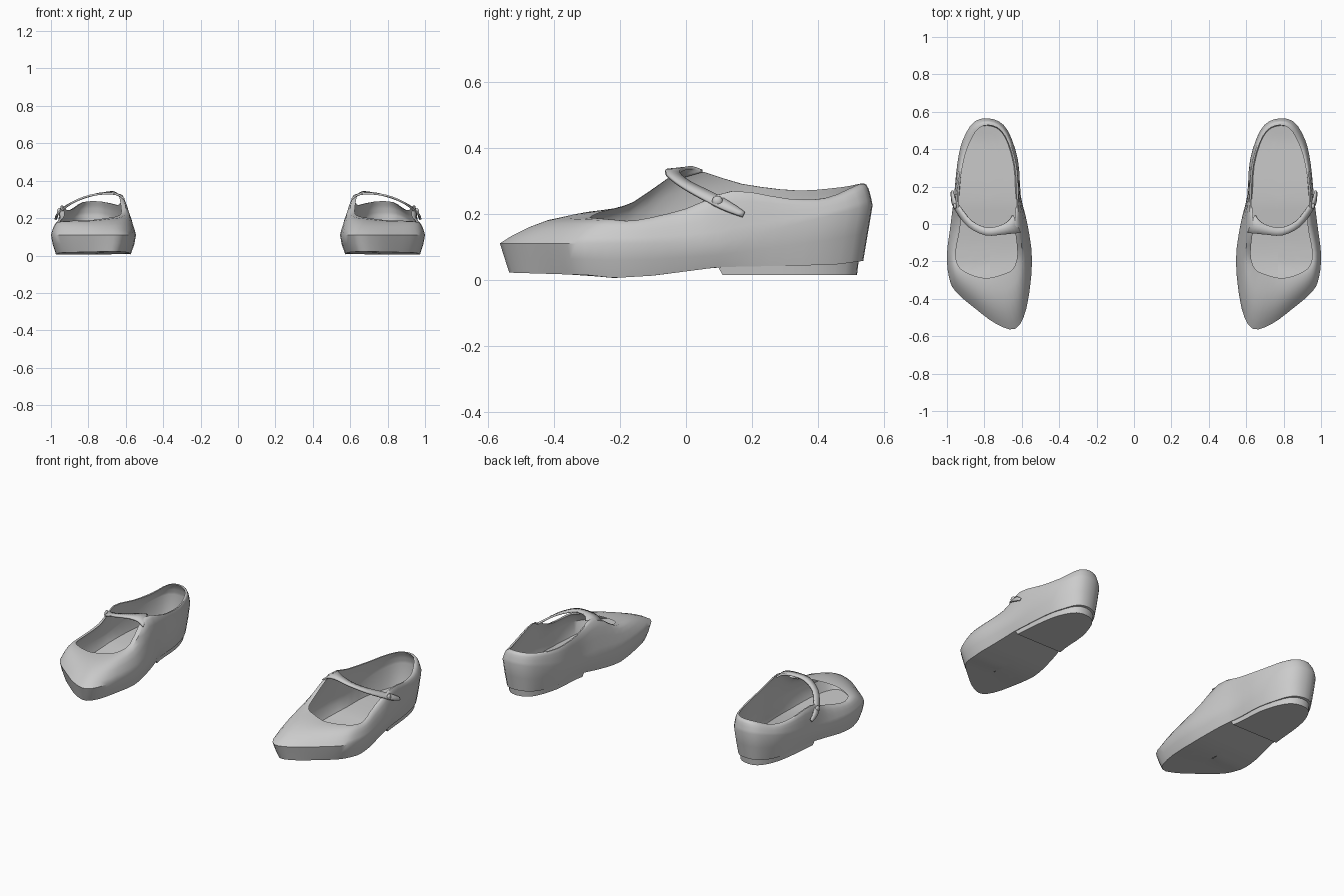
import bpy
import bmesh
import math
from mathutils import Vector

default_cube = bpy.data.objects.get("Cube")
if default_cube:
    bpy.data.objects.remove(default_cube, do_unlink=True)

grey = bpy.data.materials.new("plain_grey")
grey.use_nodes = True
colour = (0.6, 0.6, 0.6, 1)
grey.diffuse_color = colour
grey.node_tree.nodes["Principled BSDF"].inputs["Base Color"].default_value = colour

CENTRE = 0.78
STEPS = 3

# Matching stations around the left shoe, starting at the toe and going round
# the outer side: widest outline (x, y), then opening edge (x, y, z)
STATIONS = [
    (.635, -.56, .70, -.275, .20),
    (.735, -.535, .78, -.295, .19),
    (.845, -.455, .85, -.285, .187),
    (.955, -.36, .91, -.26, .185),
    (.99, -.28, .95, -.225, .182),
    (1, -.16, .962, -.15, .18),
    (.98, 0, .935, 0, .215),
    (.962, .15, .945, .14, .268),
    (.945, .32, .925, .31, .245),
    (.915, .45, .89, .43, .247),
    (.85, .55, .83, .525, .285),
    (.75, .56, .75, .535, .29),
    (.675, .5, .685, .48, .28),
    (.62, .34, .635, .34, .27),
    (.605, .15, .62, .17, .29),
    (.57, 0, .63, 0, .33),
    (.545, -.2, .615, -.16, .235),
    (.575, -.45, .64, -.245, .21),
]

# Strap centre line from the inner side to the tip: x, y, z, half width
STRAP = [
    (.628, 0, .315, .055),
    (.655, -.015, .332, .038),
    (.71, -.032, .333, .025),
    (.79, -.04, .32, .021),
    (.875, 0, .288, .019),
    (.937, .075, .248, .019),
    (.965, .125, .222, .016),
    (.972, .175, .197, .008),
]

# Height of the underside along the length: y, z
SOLE = [(-.56, .022), (-.3, .014), (-.22, .005), (-.1, .012), (.1, .038), (.45, .045), (.56, .06)]


def ramp(table, value):
    """Straight-line lookup in a table of pairs."""
    if value <= table[0][0]:
        return table[0][1]
    for (a, first), (b, second) in zip(table, table[1:]):
        if value <= b:
            return first + (second - first) * (value - a) / (b - a)
    return table[-1][1]


def smooth_path(points, closed):
    """Catmull-Rom resampling of equal-length tuples."""
    count = len(points)

    def pick(index):
        return points[index % count if closed else max(0, min(count - 1, index))]

    result = []
    for i in range(count if closed else count - 1):
        for step in range(STEPS):
            t = step / STEPS
            result.append(tuple(
                b + t / 2 * (c - a + t * (2 * a - 5 * b + 4 * c - d + t * (3 * (b - c) + d - a)))
                for a, b, c, d in zip(pick(i - 1), pick(i), pick(i + 1), pick(i + 2))))
    if not closed:
        result.append(tuple(points[-1]))
    return result


def finish(name, bm, angle=40, thickness=0):
    """Make the object, its mirrored partner and its shading."""
    bmesh.ops.recalc_face_normals(bm, faces=bm.faces)
    mesh = bpy.data.meshes.new(name)
    bm.to_mesh(mesh)
    bm.free()
    mesh.materials.append(grey)
    part = bpy.data.objects.new(name, mesh)
    bpy.context.collection.objects.link(part)
    bpy.ops.object.select_all(action="DESELECT")
    part.select_set(True)
    bpy.context.view_layer.objects.active = part
    bpy.ops.object.shade_smooth_by_angle(angle=math.radians(angle))
    if thickness:
        shell = part.modifiers.new("thickness", "SOLIDIFY")
        shell.thickness = thickness
        shell.offset = 0
    pair = part.modifiers.new("other_shoe", "MIRROR")
    pair.use_mirror_merge = False
    return part


def loft(bm, loops, closed=True):
    """Skin a series of equal-length loops."""
    rows = [[bm.verts.new(point) for point in loop] for loop in loops]
    for lower, upper in zip(rows, rows[1:]):
        size = len(lower)
        for i in range(size if closed else size - 1):
            j = (i + 1) % size
            bm.faces.new((lower[i], lower[j], upper[j], upper[i]))
    return rows


def scaled(point, sx, sy, middle=0):
    x, y, z = point
    return Vector((CENTRE + (x - CENTRE) * sx, middle + (y - middle) * sy, z))


def spread(loop, amount, height):
    """Draw a loop in towards the spine of the shoe, at a height given by y."""
    result = []
    for x, y, z in loop:
        new_x = x + (CENTRE - .01 - x) * amount
        new_y = y * (1 - amount / 4)
        result.append(Vector((new_x, new_y, height(new_y))))
    return result


def sole_height(y):
    return ramp(SOLE, y)


def insole_height(y):
    return sole_height(y) + ramp([(-.5, .018), (.05, .022), (.2, .028)], y)


def wall(columns, t):
    """One level of the upper, from the widest line (0) to the opening (1)."""
    result = []
    for mx, my, rx, ry, rz in columns:
        mz = ramp([(.1, .11), (.56, .225)], my)
        rise = 1 - (1 - t) ** 2.2
        result.append(Vector((mx + (rx - mx) * t, my + (ry - my) * t, mz + (rz - mz) * rise)))
    return result


# Upper with sole, lining and insole
columns = smooth_path(STATIONS, True)
widest = wall(columns, 0)
sole_edge = []
for point in widest:
    edge = scaled(point, .88, .95)
    edge.z = sole_height(edge.y)
    sole_edge.append(edge)
lower_side = []
for low, high in zip(sole_edge, widest):
    side = low.lerp(high, .5)
    side.x += (high.x - low.x) * .15
    lower_side.append(side)

levels = (0, .12, .3, .5, .75, 1)
loops = [spread(sole_edge, amount, sole_height) for amount in (1, .6, .3)]
loops += [sole_edge, lower_side]
loops += [wall(columns, t) for t in levels]
for t in reversed(levels):
    drop = Vector((0, 0, 0 if t == 1 else .01))
    loops.append([scaled(point, .95, .98) - drop for point in wall(columns, t)])
insole_edge = [scaled(point, .97, .98) for point in sole_edge]
loops += [spread(insole_edge, amount, insole_height) for amount in (0, .3, .6, 1)]
bm = bmesh.new()
loft(bm, loops)
finish("shoe_uppers", bm)

# Low heel block under the back half
back = [point for point in sole_edge if point.y > .09]
heel_top = [scaled(point, .98, .97, .1) + Vector((0, 0, .008)) for point in back]
heel_base = [scaled(point, .95, .92, .3) for point in back]
for point in heel_base:
    point.z = .014
bm = bmesh.new()
rows = loft(bm, [heel_top, heel_base])
bm.faces.new(rows[1])
bm.faces.new(rows[0])
finish("heel_blocks", bm, 30)

# Strap across the instep
path = smooth_path(STRAP, False)
centres = [Vector(point[:3]) for point in path]
edges = ([], [])
for i, centre in enumerate(centres):
    tangent = centres[min(i + 1, len(centres) - 1)] - centres[max(i - 1, 0)]
    outward = centre - Vector((CENTRE, centre.y, .1))
    across = tangent.cross(outward).normalized() * path[i][3]
    edges[0].append(centre + across)
    edges[1].append(centre - across)
bm = bmesh.new()
loft(bm, [edges[0], centres, edges[1]], closed=False)
finish("instep_straps", bm, thickness=.01)

# Small button holding the strap on the outer side
bm = bmesh.new()
bmesh.ops.create_uvsphere(bm, u_segments=12, v_segments=8, radius=.016)
bmesh.ops.scale(bm, vec=(.6, 1, 1), verts=bm.verts)
bmesh.ops.translate(bm, vec=(.957, .095, .238), verts=bm.verts)
finish("strap_buttons", bm, 60)
